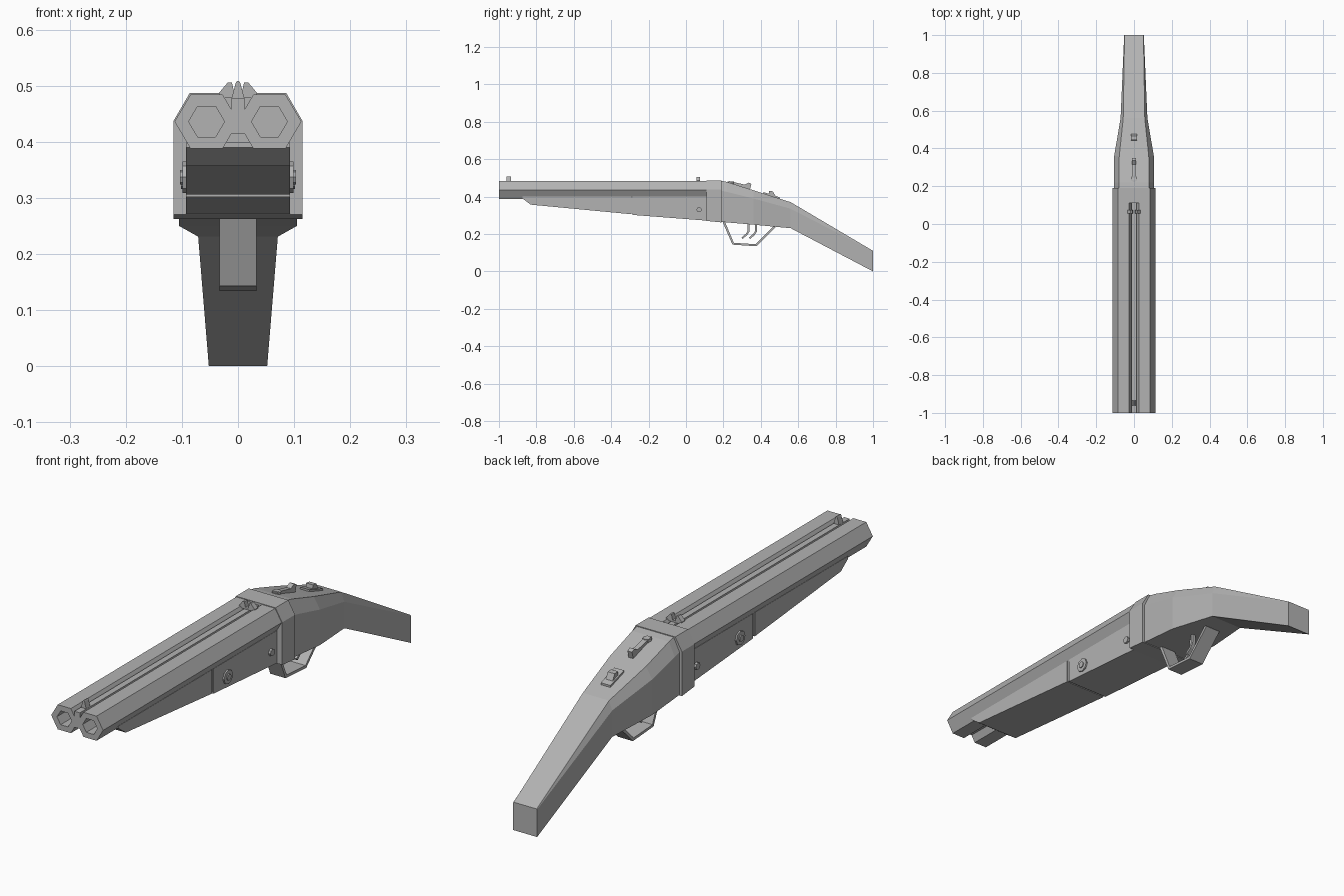
import bpy, bmesh
from math import cos, sin, tau
from mathutils import Vector

if "Cube" in bpy.data.objects:
    bpy.data.objects.remove(bpy.data.objects["Cube"], do_unlink=True)

GREY = (0.45, 0.45, 0.45, 1)
grey = bpy.data.materials.new("plain_grey")
grey.use_nodes = True
grey.diffuse_color = GREY
grey.node_tree.nodes["Principled BSDF"].inputs["Base Color"].default_value = GREY


def loft(name, rings):
    """Skin a row of equal-length point rings and cap both ends."""
    bm = bmesh.new()
    rows = [[bm.verts.new(p) for p in ring] for ring in rings]
    n = len(rows[0])
    for a, b in zip(rows, rows[1:]):
        for i in range(n):
            j = (i + 1) % n
            bm.faces.new((a[i], a[j], b[j], b[i]))
    bm.faces.new(rows[0])
    bm.faces.new(rows[-1])
    bmesh.ops.recalc_face_normals(bm, faces=bm.faces)
    mesh = bpy.data.meshes.new(name)
    bm.to_mesh(mesh)
    bm.free()
    mesh.materials.append(grey)
    obj = bpy.data.objects.new(name, mesh)
    bpy.context.collection.objects.link(obj)
    return obj


def mirrored(half):
    """Complete a right-half x,z outline across the centre."""
    return half + [(-x, z) for x, z in reversed(half)]


def along_y(outline, y):
    return [(x, y, z) for x, z in outline]


def box_section(w, y, bottom, top):
    return along_y(mirrored([(w, bottom), (w, top)]), y)


def side_profile(name, points, w, x=0):
    """Extrude a y,z outline sideways."""
    return loft(name, [[(x + s * w, y, z) for y, z in points] for s in (-1, 1)])


def strip(name, path, thick, w, x=0):
    """Bent strip of even thickness following a y,z path."""
    pts = [Vector(p) for p in path]
    upper, lower = [], []
    for i, p in enumerate(pts):
        d = (pts[min(i + 1, len(pts) - 1)] - pts[max(i - 1, 0)]).normalized()
        side = Vector((-d.y, d.x)) * thick / 2
        upper.append(p + side)
        lower.append(p - side)
    return side_profile(name, upper + lower[::-1], w, x)


def hexagon(cx, r, y):
    return [(cx + r * cos(tau * i / 6), y, 0.436 + r * 0.98 * sin(tau * i / 6))
            for i in range(6)]


# Twin barrels with open bores, and the rib joining them
for side, s in (("left", 1), ("right", -1)):
    cx = 0.056 * s
    loft(side + "_barrel", [hexagon(cx, 0.057, 0.12), hexagon(cx, 0.057, -1),
                            hexagon(cx, 0.032, -1), hexagon(cx, 0.032, -0.9)])
loft("barrel_rib", [box_section(0.012, y, 0.415, 0.478) for y in (-1, 0.12)])

# Sights
loft("front_sight", [along_y(mirrored([(0.012, 0.476), (0.004, 0.505), (0.002, 0.508)]), y)
                     for y in (-0.96, -0.935)])
horns = [(0.034, 0.478), (0.034, 0.487), (0.018, 0.506), (0.011, 0.506), (0.006, 0.485)]
loft("rear_sight", [along_y(mirrored(horns), y) for y in (0.055, 0.075)])

# Fore-end, seam and action block under the barrels
loft("fore_end", [box_section(0.093, -0.875, 0.39, 0.4), box_section(0.093, -0.83, 0.357, 0.4),
                  box_section(0.093, -0.295, 0.306, 0.4)])
loft("fore_end_seam", [box_section(0.089, y, 0.309, 0.4) for y in (-0.3, -0.28)])
loft("action_block", [box_section(0.093, -0.285, 0.302, 0.4),
                      box_section(0.093, 0.12, 0.271, 0.4)])

# Hinge pins on both sides of the action
for side, s in (("left", 1), ("right", -1)):
    for name, y, z, r, reach in (("hinge_plate", -0.2, 0.337, 0.028, 0.099),
                                 ("hinge_pin", -0.2, 0.337, 0.013, 0.103),
                                 ("small_pin", 0.07, 0.33, 0.014, 0.102)):
        loft(side + "_" + name, [[(s * x, y + r * cos(tau * i / 8), z + r * sin(tau * i / 8))
                                  for i in range(8)] for x in (0.085, reach)])

# Receiver collar
loft("receiver_collar", [along_y(mirrored([(0.115, b), (0.115, 0.437), (0.086, 0.487)]), y)
                         for y, b in ((0.11, 0.27), (0.19, 0.262))])

# Stock: y, half width, top half width, bottom, shoulder, top
stations = [(0.18, 0.105, 0.08, 0.266, 0.434, 0.486),
            (0.22, 0.105, 0.08, 0.262, 0.425, 0.478),
            (0.36, 0.105, 0.078, 0.25, 0.39, 0.434),
            (0.56, 0.071, 0.057, 0.231, 0.335, 0.37),
            (1.0, 0.052, 0.05, 0.0, 0.108, 0.11)]
loft("stock", [along_y(mirrored([(w, b), (w, m), (wt, t)]), y)
               for y, w, wt, b, m, t in stations])

# Top lever and safety catch
side_profile("top_lever", [(0.225, 0.465), (0.23, 0.483), (0.315, 0.464), (0.335, 0.475),
                           (0.35, 0.468), (0.34, 0.43)], 0.01)
loft("lever_pivot", [[(0.017 * cos(tau * i / 8), 0.24 + 0.017 * sin(tau * i / 8), z)
                      for i in range(8)] for z in (0.45, 0.48)])
side_profile("safety_base", [(0.415, 0.4), (0.415, 0.424), (0.5, 0.397), (0.5, 0.38)], 0.021)
side_profile("safety_thumb_piece", [(0.44, 0.4), (0.445, 0.43), (0.465, 0.428), (0.485, 0.39)],
             0.015)

# Trigger guard and two triggers
strip("trigger_guard", [(0.2, 0.27), (0.252, 0.148), (0.375, 0.14), (0.475, 0.24)], 0.012, 0.033)
for name, y, x in (("front_trigger", 0.335, -0.012), ("rear_trigger", 0.375, 0.012)):
    strip(name, [(y, 0.26), (y, 0.215), (y - 0.012, 0.197), (y - 0.035, 0.178)], 0.01, 0.007, x)
